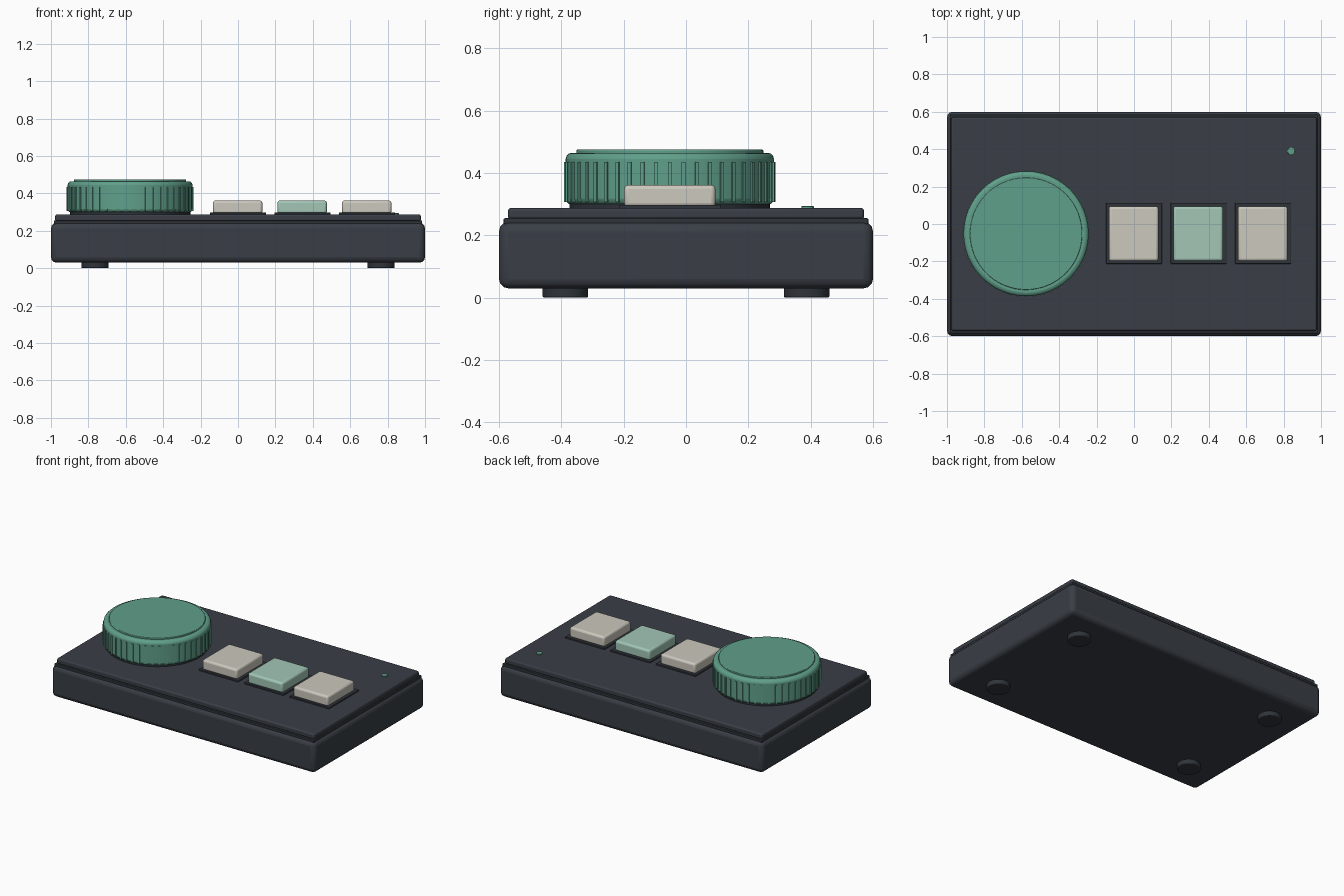
import bpy
import math
from mathutils import Matrix

cube = bpy.data.objects.get("Cube")
if cube:
    bpy.data.objects.remove(cube, do_unlink=True)


def material(name, rgb):
    mat = bpy.data.materials.new(name)
    mat.use_nodes = True
    mat.diffuse_color = (*rgb, 1)
    mat.node_tree.nodes["Principled BSDF"].inputs["Base Color"].default_value = (*rgb, 1)
    return mat


charcoal = material("charcoal", (0.041, 0.049, 0.061))
dark = material("dark_charcoal", (0.029, 0.035, 0.043))
green = material("sea_green", (0.117, 0.35, 0.254))
mint = material("pale_mint", (0.36, 0.565, 0.47))
cream = material("cream", (0.60, 0.58, 0.51))


def finish(obj, name, mat, bevel=0, segments=3):
    obj.name = name
    obj.data.materials.append(mat)
    if bevel:
        mod = obj.modifiers.new("soft_edges", "BEVEL")
        mod.width = bevel
        mod.segments = segments
        mod.limit_method = "ANGLE"
        mod.angle_limit = math.radians(40)
    bpy.ops.object.shade_smooth_by_angle(angle=math.radians(35))
    return obj


def box(name, x, y, z0, z1, width, depth, mat, bevel=0):
    bpy.ops.mesh.primitive_cube_add(size=1, location=(x, y, (z0 + z1) / 2))
    obj = bpy.context.object
    obj.data.transform(Matrix.Diagonal((width, depth, z1 - z0, 1)))
    return finish(obj, name, mat, bevel)


def disc(name, x, y, z0, z1, radius, mat, bevel=0, sides=64):
    bpy.ops.mesh.primitive_cylinder_add(vertices=sides, radius=radius, depth=z1 - z0,
                                        location=(x, y, (z0 + z1) / 2))
    return finish(bpy.context.object, name, mat, bevel)


# Case: lower shell, recessed seam and top plate
box("case_body", 0, 0, 0.03, 0.243, 2, 1.2, charcoal, 0.03)
box("case_seam", 0, 0, 0.235, 0.255, 1.97, 1.17, dark, 0.004)
box("top_plate", 0, 0, 0.25, 0.288, 1.955, 1.142, charcoal, 0.01)

# Feet
for side, sx in (("right", -1), ("left", 1)):
    for end, sy in (("front", -1), ("back", 1)):
        disc(f"{end}_{side}_foot", sx * 0.765, sy * 0.387, 0, 0.04, 0.073, dark, 0.006, 40)

# Dial: collar, drum, raised cap and grip ribs
dial_x, dial_y = -0.577, -0.052
disc("dial_collar", dial_x, dial_y, 0.28, 0.305, 0.322, dark, 0, 96)
disc("dial_drum", dial_x, dial_y, 0.298, 0.465, 0.334, green, 0.02, 96)
disc("dial_cap", dial_x, dial_y, 0.455, 0.475, 0.3, green, 0.004, 96)
ribs = 48
for i in range(ribs):
    a = math.tau * i / ribs
    rib = box(f"dial_rib_{i + 1}", dial_x + 0.332 * math.cos(a), dial_y + 0.332 * math.sin(a),
              0.307, 0.435, 0.014, 0.012, green)
    rib.rotation_euler.z = a

# Keys in their shallow surrounds
for name, x, mat in (("right", 0, cream), ("middle", 0.345, mint), ("left", 0.69, cream)):
    box(f"{name}_key_surround", x, -0.05, 0.28, 0.298, 0.3, 0.326, dark, 0.004)
    box(f"{name}_key", x - 0.002, -0.052, 0.29, 0.362, 0.265, 0.293, mat, 0.014)

# Indicator lamp
disc("indicator_lamp", 0.84, 0.39, 0.28, 0.294, 0.02, green, 0.002, 24)
